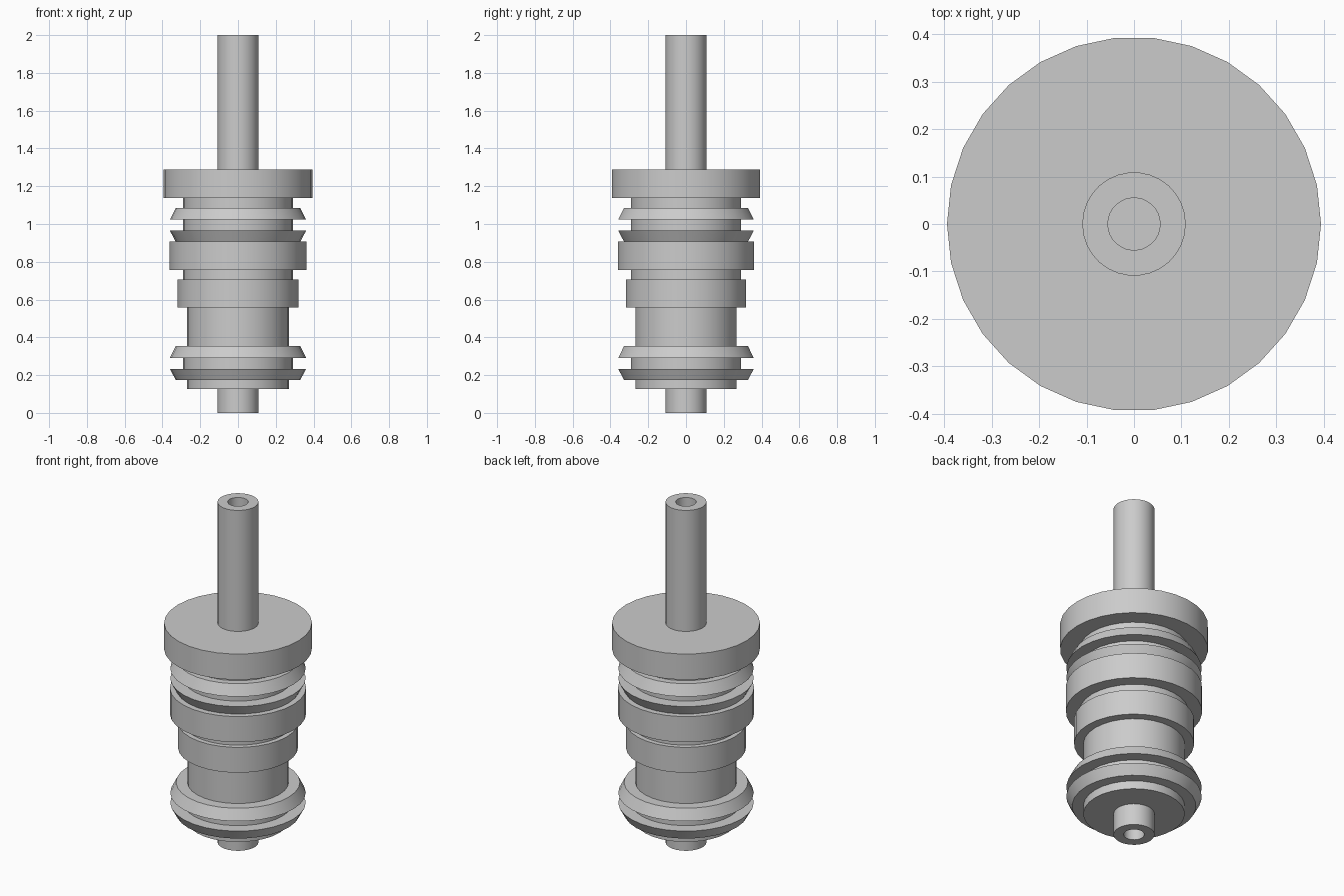
import bpy, bmesh, math

SIDES = 30

cube = bpy.data.objects.get("Cube")
if cube:
    bpy.data.objects.remove(cube, do_unlink=True)

grey = bpy.data.materials.new("plain_grey")
grey.use_nodes = True
colour = (0.6, 0.6, 0.6, 1)
grey.diffuse_color = colour
grey.node_tree.nodes["Principled BSDF"].inputs["Base Color"].default_value = colour


def lathe(name, profile):
    """Spin (radius, height) points, listed bottom to top; radius 0 closes an end."""
    bm = bmesh.new()
    rings = []
    for r, z in profile:
        count = SIDES if r else 1
        angles = [2 * math.pi * i / SIDES for i in range(count)]
        rings.append([bm.verts.new((r * math.cos(a), r * math.sin(a), z)) for a in angles])
    for low, high in zip(rings, rings[1:]):
        if len(low) == 1:
            bm.faces.new(high[::-1])
        elif len(high) == 1:
            bm.faces.new(low)
        else:
            for i in range(SIDES):
                j = (i + 1) % SIDES
                bm.faces.new((low[i], low[j], high[j], high[i]))
    # Single centre points are only markers for flat end caps
    bmesh.ops.delete(bm, geom=[v for v in bm.verts if not v.link_faces], context="VERTS")
    mesh = bpy.data.meshes.new(name)
    bm.to_mesh(mesh)
    bm.free()
    mesh.materials.append(grey)
    obj = bpy.data.objects.new(name, mesh)
    bpy.context.collection.objects.link(obj)
    bpy.ops.object.select_all(action="DESELECT")
    obj.select_set(True)
    bpy.context.view_layer.objects.active = obj
    bpy.ops.object.shade_smooth_by_angle(angle=math.radians(30))


def drum(name, bottom, top, r_bottom, r_top=None):
    lathe(name, [(0, bottom), (r_bottom, bottom), (r_top or r_bottom, top), (0, top)])


# Stem stubs with blind bores, closed by the solid body between them
TUBE, BORE = 0.109, 0.055
lathe("lower_stem", [(0, 0.127), (BORE, 0.127), (BORE, 0), (TUBE, 0), (TUBE, 0.15)])
lathe("upper_stem", [(TUBE, 1.27), (TUBE, 2), (BORE, 2), (BORE, 1.289), (0, 1.289)])

# Main body
drum("lower_body", 0.127, 0.557, 0.27)
drum("lower_neck", 0.2, 0.32, 0.292)
drum("middle_collar", 0.557, 0.706, 0.32)
drum("upper_neck", 0.7, 1.14, 0.292)
drum("wide_collar", 0.756, 0.907, 0.363)
drum("top_flange", 1.138, 1.289, 0.394)

# Paired sealing lips, flaring toward each other
for place, base in (("lower", 0.175), ("upper", 0.907)):
    drum(place + "_seal_bottom_lip", base, base + 0.058, 0.33, 0.361)
    drum(place + "_seal_top_lip", base + 0.116, base + 0.178, 0.361, 0.33)
